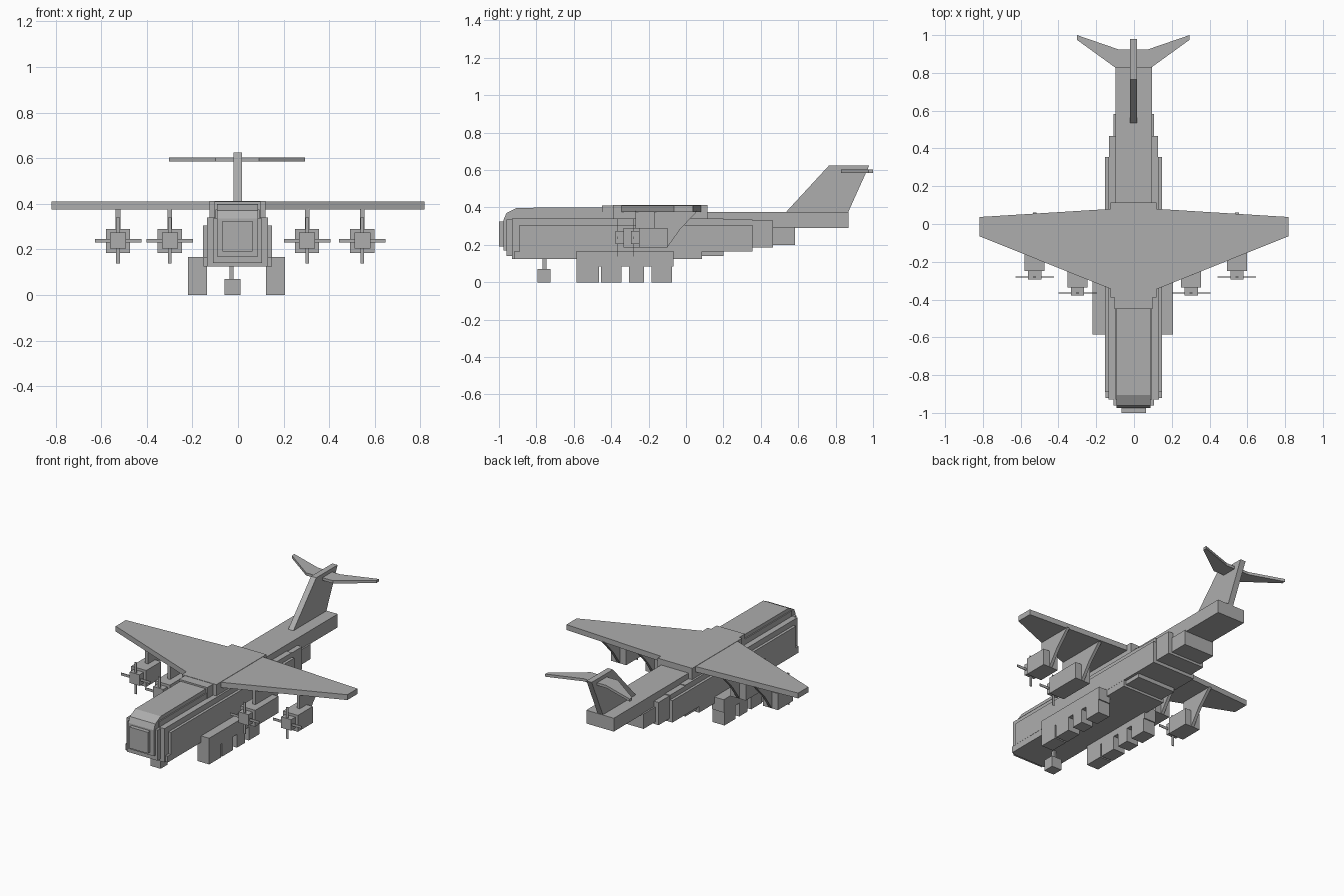
import bpy
import bmesh

old = bpy.data.objects.get("Cube")
if old:
    bpy.data.objects.remove(old, do_unlink=True)

grey = bpy.data.materials.new("airframe_grey")
grey.use_nodes = True
colour = (0.42, 0.42, 0.42, 1)
grey.diffuse_color = colour
grey.node_tree.nodes["Principled BSDF"].inputs["Base Color"].default_value = colour


def prism(name, profile, axis, lo, hi):
    """Extrude a 2D outline between lo and hi along axis (0=x, 1=y, 2=z)."""
    bm = bmesh.new()

    def place(p, h):
        c = list(p)
        c.insert(axis, h)
        return bm.verts.new(c)

    low = [place(p, lo) for p in profile]
    high = [place(p, hi) for p in profile]
    bm.faces.new(low)
    bm.faces.new(high)
    n = len(profile)
    for i in range(n):
        j = (i + 1) % n
        bm.faces.new((low[i], low[j], high[j], high[i]))
    bmesh.ops.recalc_face_normals(bm, faces=bm.faces)
    mesh = bpy.data.meshes.new(name)
    bm.to_mesh(mesh)
    bm.free()
    mesh.materials.append(grey)
    obj = bpy.data.objects.new(name, mesh)
    bpy.context.collection.objects.link(obj)
    return obj


def box(name, x, y, z):
    return prism(name, [(x[0], y[0]), (x[1], y[0]), (x[1], y[1]), (x[0], y[1])], 2, *z)


def wide(name, half, y, z):
    return box(name, (-half - 0.002, half - 0.002), y, z)


def mirrored(points):
    """Complete a half outline across x = 0."""
    return points + [(-x, y) for x, y in reversed(points)]


# Fuselage: nested boxes stepping in towards the nose and tail
wide("nose_cap", 0.065, (-1.0, -0.97), (0.19, 0.325))
wide("nose_step", 0.107, (-0.96, -0.9), (0.14, 0.335))
wide("main_hull", 0.134, (-0.93, 0.085), (0.125, 0.34))
wide("side_panels", 0.151, (-0.89, 0.355), (0.165, 0.305))
wide("lower_sill", 0.15, (-0.92, 0.085), (0.125, 0.165))
wide("rear_hull", 0.134, (0.08, 0.2), (0.14, 0.34))
wide("rear_hull_upper", 0.134, (0.19, 0.355), (0.17, 0.335))
wide("ramp_front", 0.13, (0.35, 0.465), (0.185, 0.33))
wide("ramp_back", 0.107, (0.46, 0.583), (0.2, 0.295))
wide("tail_boom", 0.097, (-0.93, 0.87), (0.29, 0.375))

# Cockpit with a sloped windscreen
prism("cockpit", [(-0.975, 0.17), (-0.975, 0.335), (-0.96, 0.37), (-0.905, 0.398),
                  (-0.44, 0.4), (-0.44, 0.17)], 0, -0.092, 0.088)

# Wing and its centre fairing
prism("wing", mirrored([(0.12, -0.345), (0.818, -0.065), (0.818, 0.037), (0.12, 0.08)]),
      2, 0.376, 0.41)
wide("wing_fairing", 0.122, (-0.39, 0.115), (0.33, 0.412))
wide("wing_fairing_front", 0.1, (-0.45, -0.38), (0.33, 0.41))

# Tail fin and stabilizer
prism("tail_fin", [(0.53, 0.37), (0.765, 0.625), (0.98, 0.625), (0.865, 0.37)],
      0, -0.02, 0.017)
stabilizer = prism("stabilizer", mirrored([(0.095, 0.828), (0.298, 0.975),
                                           (0.298, 1.0), (0.08, 0.925)]), 2, 0.585, 0.602)
stabilizer.location.x = -0.004

# Engines: nacelle, spinner, crossed blades and swept pylon
engines = [("right_outer", -0.526, -0.25, -0.17), ("right_inner", -0.299, -0.335, -0.27),
           ("left_inner", 0.303, -0.335, -0.27), ("left_outer", 0.545, -0.25, -0.17)]
for side, x, front, pylon in engines:
    box(side + "_nacelle", (x - 0.053, x + 0.053), (front, -0.1), (0.185, 0.29))
    box(side + "_spinner", (x - 0.035, x + 0.035), (front - 0.043, front), (0.204, 0.274))
    blade_y = (front - 0.032, front - 0.028)
    box(side + "_flat_blade", (x - 0.102, x + 0.102), blade_y, (0.23, 0.246))
    box(side + "_upright_blade", (x - 0.008, x + 0.008), blade_y, (0.138, 0.34))
    prism(side + "_pylon", [(pylon, 0.38), (pylon, 0.25), (-0.1, 0.187),
                            (-0.03, 0.285), (0.06, 0.38)], 0, x - 0.01, x + 0.01)

# Main landing gear: a sponson over four wheel blocks each side
wheels = [(-0.585, -0.465), (-0.455, -0.345), (-0.305, -0.225), (-0.185, -0.075)]
for side, x in (("right", (-0.219, -0.136)), ("left", (0.123, 0.206))):
    box(side + "_gear_sponson", x, (-0.585, -0.068), (0.085, 0.167))
    for i, y in enumerate(wheels):
        box(f"{side}_wheel_{i + 1}", x, y, (0.0, 0.09))

# Nose gear
box("nose_wheel", (-0.06, 0.01), (-0.795, -0.725), (0.0, 0.07))
box("nose_strut", (-0.037, -0.02), (-0.768, -0.745), (0.065, 0.13))
